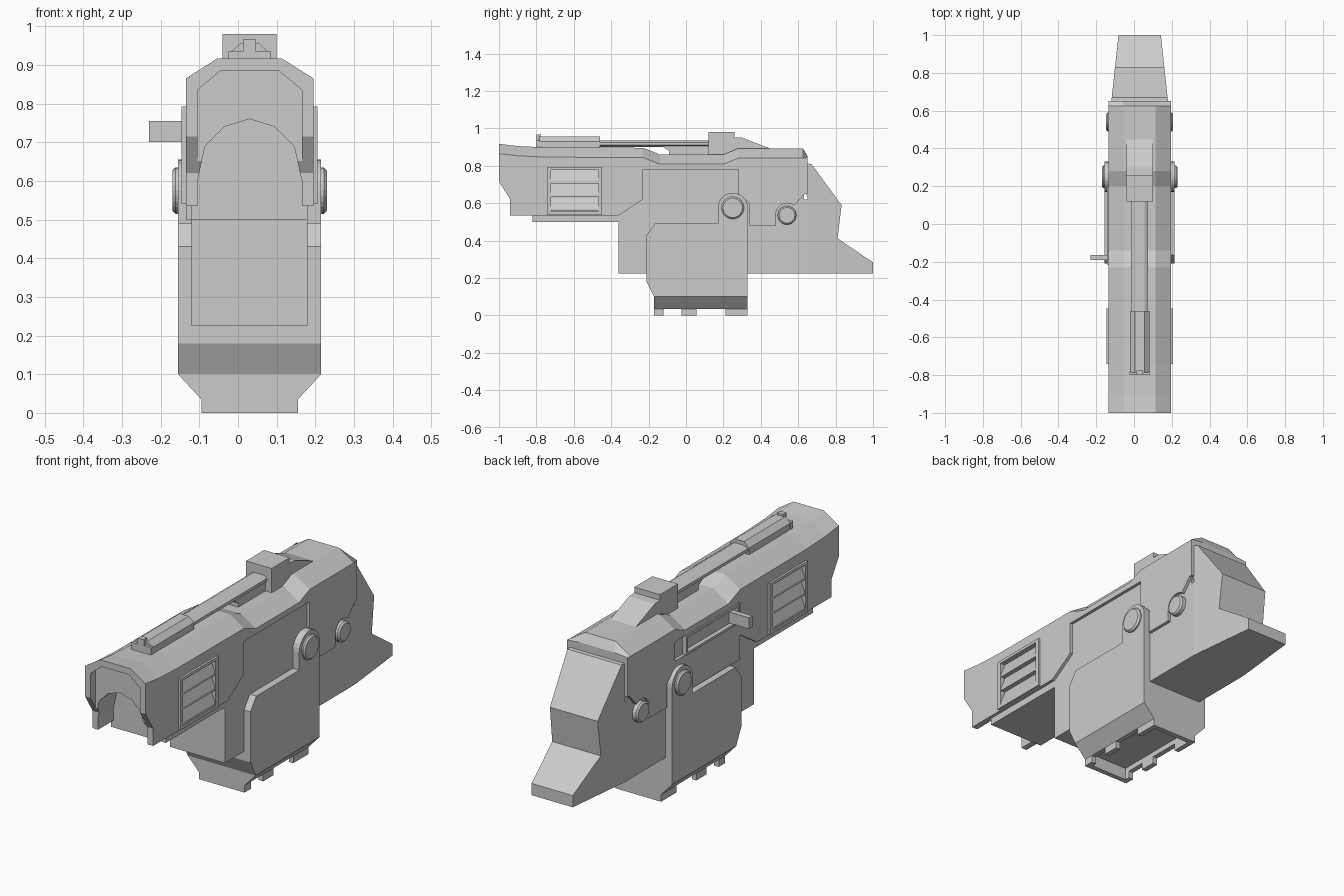
import bpy, bmesh
from math import sin, cos, pi, radians

if "Cube" in bpy.data.objects:
    bpy.data.objects.remove(bpy.data.objects["Cube"])

CX = 0.03  # symmetry plane of the body


def make(name, rings):
    """Closed solid through matching rings of 3D points (x relative to CX)."""
    bm = bmesh.new()
    vs = [[bm.verts.new((x + CX, y, z)) for x, y, z in r] for r in rings]
    n = len(rings[0])
    bm.faces.new(vs[0])
    bm.faces.new(vs[-1])
    for a, b in zip(vs, vs[1:]):
        for i in range(n):
            j = (i + 1) % n
            bm.faces.new((a[i], a[j], b[j], b[i]))
    bmesh.ops.recalc_face_normals(bm, faces=bm.faces)
    me = bpy.data.meshes.new(name)
    bm.to_mesh(me)
    bm.free()
    ob = bpy.data.objects.new(name, me)
    bpy.context.collection.objects.link(ob)
    return ob


def side(name, pts, a, b=None):
    """Side profile (y, z) extruded along x; a may be a half width or function of y."""
    if b is not None:
        return make(name, [[(x, y, z) for y, z in pts] for x in (a, b)])
    h = a if callable(a) else (lambda y: a)
    return make(name, [[(s * h(y), y, z) for y, z in pts] for s in (-1, 1)])


def front(name, pts, y0, y1):
    """Half section (x, z) mirrored, then extruded along y."""
    full = pts + [(-x, z) for x, z in reversed(pts) if x > 1e-6]
    return make(name, [[(x, y, z) for x, z in full] for y in (y0, y1)])


def box(name, x0, x1, y0, y1, z0, z1):
    return side(name, [(y0, z0), (y1, z0), (y1, z1), (y0, z1)], x0, x1)


def arc(cy, cz, r, a0, a1, n):
    return [(cy + r * cos(radians(a0 + (a1 - a0) * i / n)),
             cz + r * sin(radians(a0 + (a1 - a0) * i / n))) for i in range(n + 1)]


def boolean(ob, cutter, op='DIFFERENCE'):
    m = ob.modifiers.new('cut', 'BOOLEAN')
    m.operation, m.object, m.solver = op, cutter, 'EXACT'
    dg = bpy.context.evaluated_depsgraph_get()
    me = bpy.data.meshes.new_from_object(ob.evaluated_get(dg))
    ob.modifiers.clear()
    ob.data = me
    bpy.data.objects.remove(cutter)


# Upper shell: chamfered section lofted along the top line
top = [(-1, .917), (-.9, .905), (-.75, .898), (-.23, .896), (-.14, .86),
       (.2, .86), (.28, .893), (.625, .893), (.65, .85)]
rings = []
for y, t in top:
    c = t - .052 if y < .64 else .843
    h = .083 if y < .64 else .095
    rings.append([(x, y, z) for x, z in ((-.165, .4), (-.165, c), (-h, t), (h, t), (.165, c), (.165, .4))])
shell = make('upper_shell', rings)

# Trim the shell to its side outline
outline = [(-1.01, 1), (-1.01, .715), (-1, .715), (-.94, .62), (-.94, .535), (-.36, .535), (-.23, .62),
           (-.23, .78), (.28, .78), (.28, .65), (.34, .6), (.34, .48), (.48, .48)]
outline += arc(.54, .54, .06, 180, 50, 7) + [(.635, .65), (.66, .65), (.66, 1)]
boolean(shell, side('outline_cutter', outline, .3), 'INTERSECT')

# Muzzle recess and arched bore
boolean(shell, front('recess_cutter', [(.135, .4), (.135, .835), (.075, .885)], -1.1, -.96))
arch = [(.135, .4), (.135, .6), (.115, .69), (.065, .74), (0, .76)]
boolean(shell, front('bore_cutter', arch, -1.1, -.82))
for s in (-1, 1):
    boolean(shell, box('vent_cutter', s * .135, s * .2, -.725, -.465, .553, .782))

# Inner core, frame, tail and rear block
box('inner_core', -.15, .15, -.82, .63, .5, .8)
box('lower_frame', -.15, .15, -.36, .65, .225, .62)
taper = lambda y: .15 - .108 * (y - .65)
side('frame_tail', [(.65, .225), (1, .225), (1, .283), (.68, .5), (.68, .58), (.65, .64)], taper)
side('rear_block', [(.6, .815), (.67, .81), (.832, .59), (.81, .41), (.68, .5),
                    (.68, .58), (.64, .65), (.6, .65)], taper)

# Grip housing with rounded hinge ear
grip = [(.33, .1), (.33, .575)] + arc(.25, .575, .08, 0, 180, 12)[1:]
grip += [(.17, .49), (-.165, .49), (-.21, .43), (-.21, .18), (-.17, .1)]
side('grip_housing', grip, .185)

# Flared well with notched rim
well = front('grip_well', [(.125, 0), (.125, .035), (.185, .1)], -.17, .33)
boolean(well, box('well_cutter', -.1, .1, -.145, .305, -.1, .06))
for y0, y1 in ((-.12, -.025), (.055, .21)):
    boolean(well, box('notch_cutter', -.3, .3, y0, y1, -.1, .035))

# Hinge pins with bevelled rims
for name, y, z, r, h in (('hinge_pin', .25, .575, .06, .2), ('rear_pin', .54, .535, .05, .177)):
    rings = [[(x, *p) for p in arc(y, z, q, 0, 360 * 23 / 24, 23)]
             for x, q in ((-h, r - .008), (-h + .008, r), (h - .008, r), (h, r - .008))]
    make(name, rings)

# Louvred side vents
for s in (-1, 1):
    a, b = s * .15, s * .176
    for y0, y1 in ((-.742, -.722), (-.468, -.448)):
        box('vent_post', a, b, y0, y1, .54, .792)
    for z0, z1 in ((.54, .556), (.778, .792)):
        box('vent_rail', a, b, -.722, -.468, z0, z1)
    for i in range(3):
        z = .558 + i * .074
        make('vent_louver', [[(s * .13, y, z), (s * .173, y, z), (s * .173, y, z + .012),
                              (s * .15, y, z + .07), (s * .13, y, z + .07)] for y in (-.722, -.468)])

# Left bolt slot plate and handle
box('slot_plate', -.165, -.14, -.23, .28, .5, .685)
for z in (.685, .768):
    box('slot_rail', -.172, -.15, -.215, .2, z, z + .012)
for y in (-.215, .188):
    box('slot_end', -.172, -.15, y, y + .012, .685, .78)
box('bolt_handle', -.26, -.14, -.19, -.163, .7, .755)

# Top rod, rod sleeve, and sights
front('top_rod', [(.025, .9), (.045, .91), (.045, .925), (.025, .936)], -.47, .13)
side('rod_bracket', [(-.13, .905), (-.09, .88), (-.09, .85), (.13, .85), (.13, .905)], .035)
front('rod_sleeve', [(.052, .88), (.052, .93), (.025, .955)], -.785, -.46)
box('front_sight_base', -.055, .055, -.8, -.78, .88, .935)
box('front_sight_post', -.017, .017, -.8, -.775, .9, .966)
box('rear_sight', -.07, .07, .12, .26, .85, .98)
side('sight_ramp', [(.25, .85), (.25, .953), (.3, .95), (.455, .89), (.455, .85)], .07)
